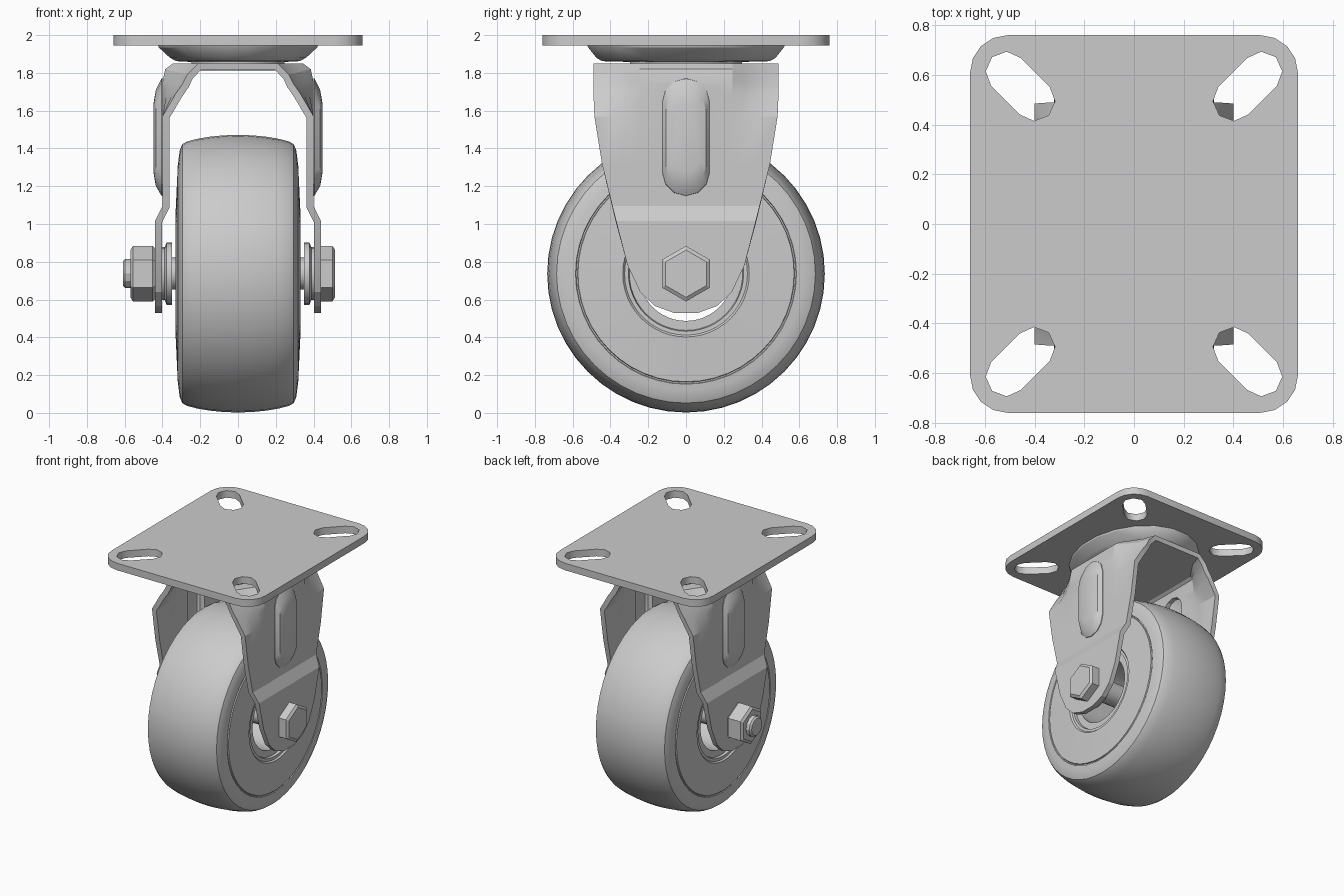
import bpy, bmesh, math
from math import sin, cos, pi

if "Cube" in bpy.data.objects:
    bpy.data.objects.remove(bpy.data.objects["Cube"])

AXLE_Z = 0.737


def make(name, verts, faces, smooth=None, fix=True):
    me = bpy.data.meshes.new(name)
    me.from_pydata(verts, [], faces)
    if fix:
        bm = bmesh.new()
        bm.from_mesh(me)
        bmesh.ops.recalc_face_normals(bm, faces=bm.faces)
        bm.to_mesh(me)
        bm.free()
    ob = bpy.data.objects.new(name, me)
    bpy.context.collection.objects.link(ob)
    if smooth:
        select(ob)
        bpy.ops.object.shade_smooth_by_angle(angle=math.radians(smooth))
    return ob


def select(ob):
    bpy.ops.object.select_all(action='DESELECT')
    ob.select_set(True)
    bpy.context.view_layer.objects.active = ob


def loft(name, rings, closed=False, caps=(True, True), smooth=None):
    """Skin a list of equal-length closed rings."""
    n = len(rings[0])
    m = len(rings)
    verts = [p for r in rings for p in r]
    faces = []
    for i in range(m if closed else m - 1):
        a, b = i * n, (i + 1) % m * n
        faces += [(a + j, a + (j + 1) % n, b + (j + 1) % n, b + j) for j in range(n)]
    if not closed:
        if caps[0]:
            faces.append(tuple(range(n)))
        if caps[1]:
            faces.append(tuple(range((m - 1) * n, m * n)))
    return make(name, verts, faces, smooth)


def lathe_x(name, profile, seg, closed=False, smooth=None):
    """Revolve (x, radius) points about the axle; first ring point is at the top."""
    rings = [[(x, r * sin(2 * pi * k / seg), AXLE_Z + r * cos(2 * pi * k / seg))
              for k in range(seg)] for x, r in profile]
    return loft(name, rings, closed, smooth=smooth)


def arc(cx, cy, r, a0, a1, n):
    return [(cx + r * cos(math.radians(a0 + (a1 - a0) * k / n)),
             cy + r * sin(math.radians(a0 + (a1 - a0) * k / n))) for k in range(n + 1)]


# Mounting plate: rounded rectangle with four diagonal slots
outline = []
for sx, sy, a in ((1, 1, 0), (-1, 1, 90), (-1, -1, 180), (1, -1, 270)):
    outline += arc(sx * 0.51, sy * 0.61, 0.15, a, a + 90, 4)
slot = arc(0.515, 0.612, 0.082, -43, 137, 4) + arc(0.40, 0.497, 0.082, 137, 317, 4)
loops = [outline] + [[(sx * x, sy * y) for x, y in slot] for sx in (1, -1) for sy in (1, -1)]
cu = bpy.data.curves.new("mounting_plate", 'CURVE')
cu.dimensions = '2D'
cu.fill_mode = 'BOTH'
cu.extrude = 0.0275
for pts in loops:
    sp = cu.splines.new('POLY')
    sp.points.add(len(pts) - 1)
    for p, (x, y) in zip(sp.points, pts):
        p.co = (x, y, 0, 1)
    sp.use_cyclic_u = True
plate = bpy.data.objects.new("mounting_plate", cu)
plate.location.z = 1.9725
bpy.context.collection.objects.link(plate)
select(plate)
bpy.ops.object.convert(target='MESH')

# Swivel raceway under the plate, slightly oval
rings = []
for z, rx, ry in ((1.95, 0.43, 0.53), (1.935, 0.425, 0.525), (1.88, 0.365, 0.48),
                  (1.862, 0.33, 0.45), (1.858, 0.25, 0.30), (1.84, 0.25, 0.30)):
    rings.append([(rx * cos(2 * pi * (k + .5) / 20), ry * sin(2 * pi * (k + .5) / 20), z)
                  for k in range(20)])
loft("swivel_raceway", rings, smooth=25)

# Fork: bent sheet; each row is mid x, mid z, edge x, edge z, half width
half = [(.44, .528, .44, .528, .06), (.44, .566, .44, .566, .165), (.44, .64, .44, .64, .243),
        (.44, .783, .44, .783, .31), (.44, 1.015, .44, 1.015, .37), (.40, 1.095, .40, 1.095, .39),
        (.40, 1.32, .40, 1.32, .445), (.40, 1.57, .40, 1.57, .485), (.40, 1.68, .33, 1.69, .49),
        (.40, 1.75, .295, 1.74, .49), (.385, 1.82, .27, 1.79, .49), (.345, 1.85, .21, 1.85, .49)]
rows = half + [(-a, b, -c, d, w) for a, b, c, d, w in reversed(half)]
cols = [(-1, 1), (-.8, .75), (-.62, .3), (-.5, 0), (0, 0), (.5, 0), (.62, .3), (.8, .75), (1, 1)]
verts = [(mx + (ex - mx) * b, w * t, mz + (ez - mz) * b)
         for mx, mz, ex, ez, w in rows for t, b in cols]
n = len(cols)
faces = [(i * n + j, i * n + j + 1, (i + 1) * n + j + 1, (i + 1) * n + j)
         for i in range(len(rows) - 1) for j in range(n - 1)]
fork = make("fork", verts, faces, fix=False)
sol = fork.modifiers.new("sheet", 'SOLIDIFY')
sol.thickness = 0.038
sol.offset = -1


# Pressed stiffening ribs on both fork legs
def capsule(x, r, z0, z1):
    return [(x, y, z) for y, z in arc(0, z1 - r, r, 0, 180, 6) + arc(0, z0 + r, r, 180, 360, 6)]


cutter = loft("rib_cutter", [capsule(x, 0.105, 1.17, 1.75) for x in (-0.6, 0.6)])
cutter.hide_render = True
cut = fork.modifiers.new("rib_openings", 'BOOLEAN')
cut.object = cutter
cut.operation = 'DIFFERENCE'
cut.solver = 'EXACT'
select(fork)
bpy.ops.object.convert(target='MESH')
bpy.data.objects.remove(cutter)
bpy.ops.object.shade_smooth_by_angle(angle=math.radians(20))

for s, side in ((1, "right"), (-1, "left")):
    rib = loft("fork_rib_" + side, [capsule(s * 0.385, 0.127, 1.145, 1.772),
                                    capsule(s * 0.405, 0.125, 1.15, 1.77),
                                    capsule(s * 0.435, 0.105, 1.20, 1.71),
                                    capsule(s * 0.447, 0.07, 1.27, 1.64)],
               caps=(False, True), smooth=25)
    # Open shell: make sure its crown faces outward before thickening
    if rib.data.polygons[-1].normal.x * s < 0:
        rib.data.flip_normals()
    th = rib.modifiers.new("sheet", 'SOLIDIFY')
    th.thickness = 0.02
    th.offset = -1

# Wheel: crowned tread, shallow ring groove, recessed hub and open bore
side = [(0, .735), (.08, .732), (.15, .725), (.215, .714), (.27, .70), (.295, .685), (.308, .655),
        (.313, .62), (.317, .585), (.311, .582), (.311, .575), (.319, .572), (.33, .335), (.318, .325),
        (.318, .305), (.30, .30), (.30, .25)]
profile = [(-x, r) for x, r in reversed(side[1:])] + side
lathe_x("wheel", profile, 48, closed=True, smooth=30)

# Axle, spacers, bolt head, nut
lathe_x("axle", [(-0.45, .085), (0.45, .085)], 16, smooth=30)
for s, sd in ((1, "right"), (-1, "left")):
    lathe_x("hub_spacer_" + sd, [(s * .35, .165), (s * .378, .165), (s * .388, .14), (s * .41, .14)],
            24, smooth=30)
lathe_x("bolt_head", [(.43, .147), (.50, .147), (.514, .125)], 6)
lathe_x("nut", [(-.43, .125), (-.452, .147), (-.556, .147), (-.57, .125)], 6)
lathe_x("bolt_end", [(-.42, .077), (-.597, .077), (-.609, .065)], 12, smooth=30)
